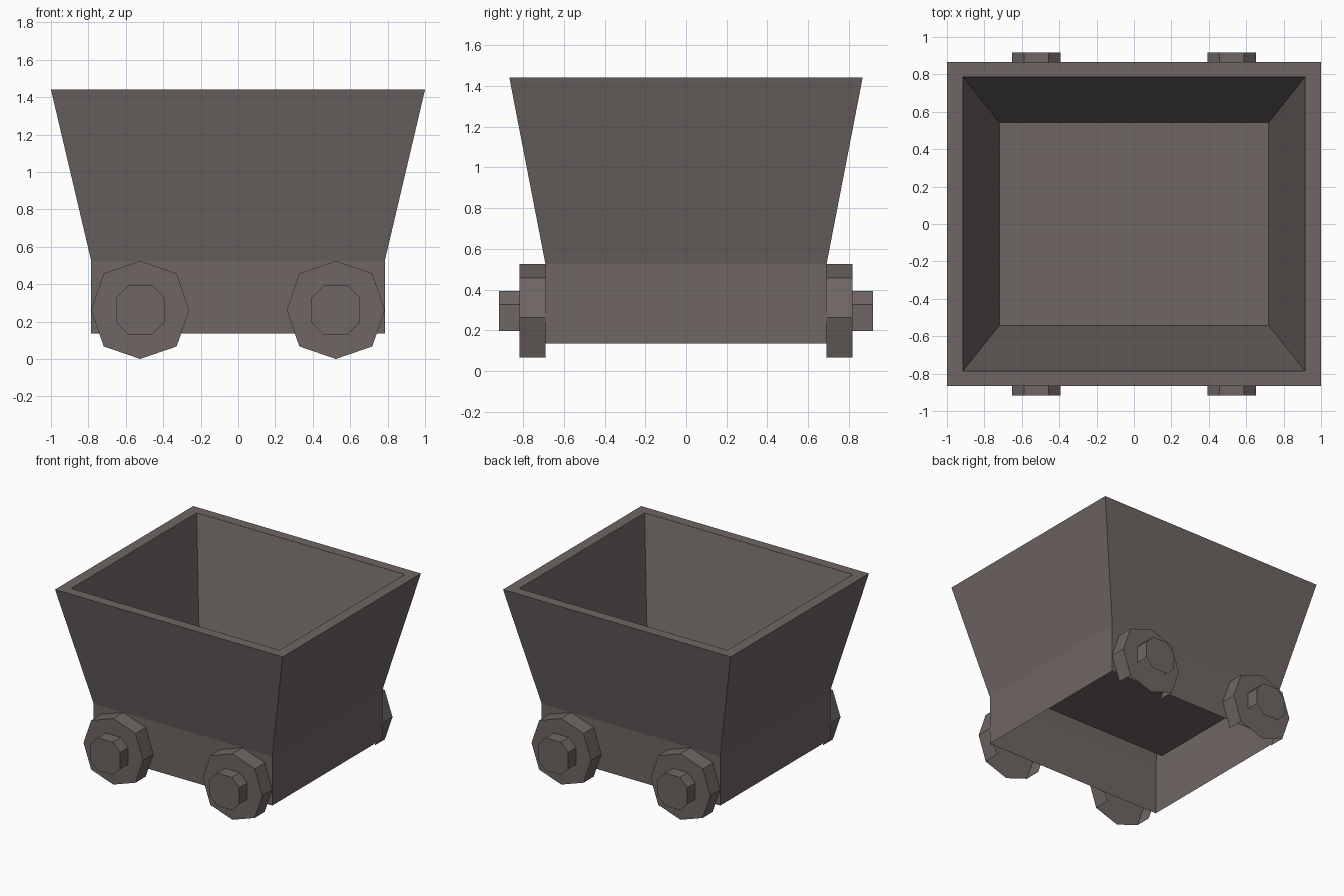
import bpy, bmesh

if "Cube" in bpy.data.objects:
    bpy.data.objects.remove(bpy.data.objects["Cube"])

mat = bpy.data.materials.new("warm dark grey")
mat.diffuse_color = (0.156, 0.133, 0.127, 1)
mat.use_nodes = True
mat.node_tree.nodes["Principled BSDF"].inputs["Base Color"].default_value = mat.diffuse_color


def finish(name, bm):
    mesh = bpy.data.meshes.new(name)
    bm.to_mesh(mesh)
    bm.free()
    mesh.materials.append(mat)
    obj = bpy.data.objects.new(name, mesh)
    bpy.context.collection.objects.link(obj)
    return obj


# cart tub: rectangular rings from open underside, up, over the rim, down to the floor
bm = bmesh.new()
rings = []
for x, y, z in [(0.785, 0.69, 0.135), (0.785, 0.69, 0.525), (1, 0.867, 1.44),
                (0.915, 0.787, 1.44), (0.72, 0.542, 0.525)]:
    rings.append([bm.verts.new((sx * x, sy * y, z))
                  for sx, sy in [(-1, -1), (1, -1), (1, 1), (-1, 1)]])
for a, b in zip(rings, rings[1:]):
    for i in range(4):
        j = (i + 1) % 4
        bm.faces.new((a[i], a[j], b[j], b[i]))
bm.faces.new(rings[-1])
finish("tub", bm)


def drum(bm, profile, cx, cz, side, y0, y1):
    """Capped drum on the tub side, open to the wall and underneath."""
    inner = [bm.verts.new((cx + x, side * y0, cz + z)) for x, z in profile]
    outer = [bm.verts.new((cx + x, side * y1, cz + z)) for x, z in profile]
    n = len(profile)
    faces = [bm.faces.new(outer if side < 0 else outer[::-1])]
    for i in range(n):
        j = (i + 1) % n
        quad = (inner[i], inner[j], outer[j], outer[i])
        faces.append(bm.faces.new(quad if side < 0 else quad[::-1]))
    bm.normal_update()
    bmesh.ops.delete(bm, geom=[f for f in faces if f.normal.z < -0.5],
                     context='FACES')


# eight-sided outlines, counter-clockwise seen from the front
r, d = 0.262, 0.195
wheel = [(r, 0), (d, d), (0, r), (-d, d), (-r, 0), (-d, -d), (0, -r), (d, -d)]
h, c = 0.13, 0.065
hub = [(h, -c), (h, c), (c, h), (-c, h), (-h, c), (-h, -c), (-c, -h), (c, -h)]

# four wheels with hubs
for side, end in ((-1, "front"), (1, "back")):
    for cx, hand in ((-0.523, "left"), (0.523, "right")):
        for part, profile, y0, y1 in (("wheel", wheel, 0.69, 0.817),
                                      ("hub", hub, 0.817, 0.917)):
            bm = bmesh.new()
            drum(bm, profile, cx, r, side, y0, y1)
            finish(f"{end}_{hand}_{part}", bm)
